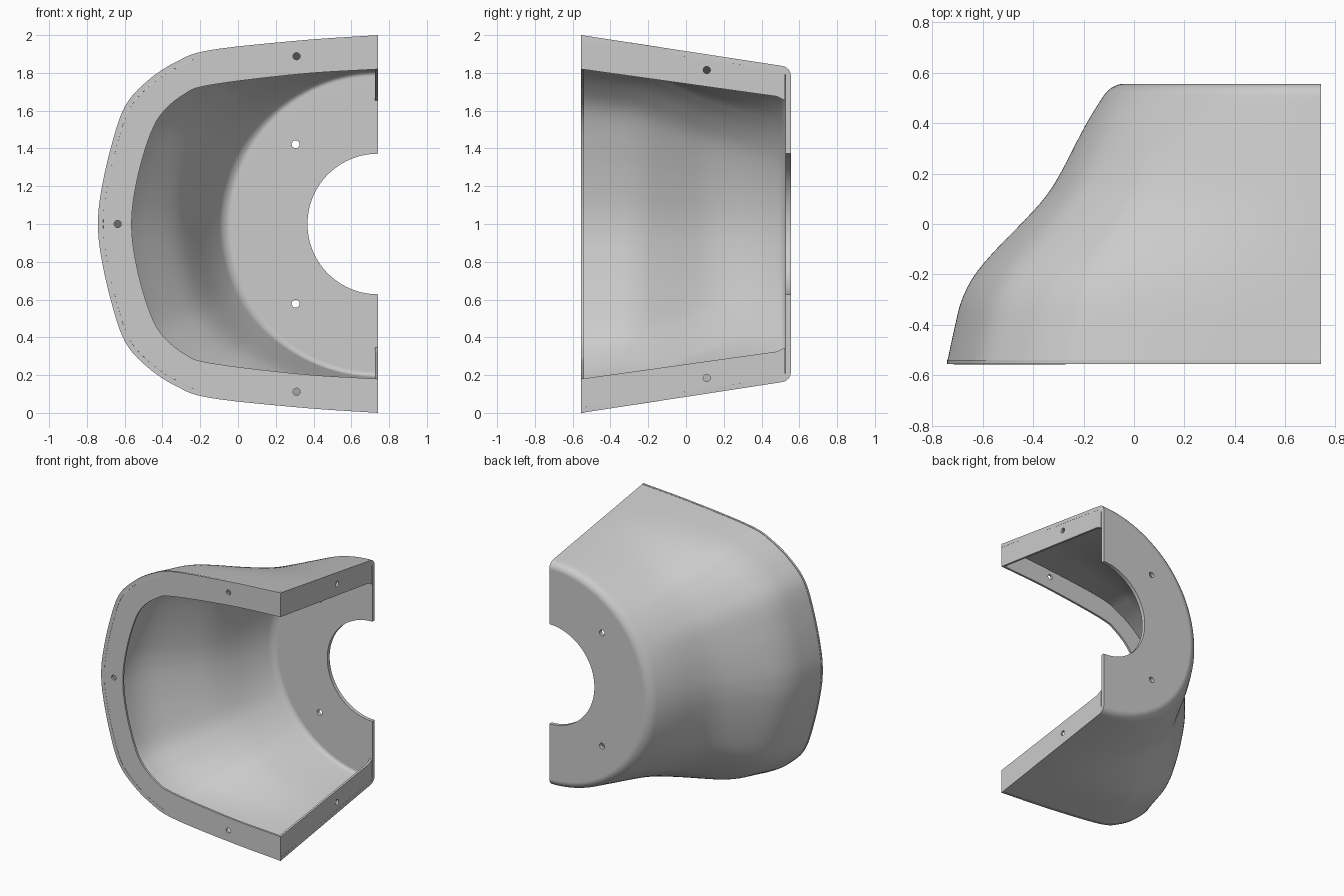
import bpy, bmesh, math
from mathutils import Vector, Matrix

cube = bpy.data.objects.get("Cube")
if cube:
    bpy.data.objects.remove(cube, do_unlink=True)

grey = bpy.data.materials.new("plain grey")
grey.use_nodes = True
COLOUR = (0.6, 0.6, 0.6, 1)
grey.diffuse_color = COLOUR
grey.node_tree.nodes["Principled BSDF"].inputs["Base Color"].default_value = COLOUR

CUT_X, FRONT, BACK = 0.74, -0.555, 0.555
RING, FILLET, HOLE_R, LIP = 0.83, 0.045, 0.372, 0.016


def spline(points, steps):
    """Smooth curve through 2D points."""
    p = [Vector(q) for q in points]
    p = [2 * p[0] - p[1]] + p + [2 * p[-1] - p[-2]]
    out = []
    for a, b, c, d in zip(p, p[1:], p[2:], p[3:]):
        for i in range(steps):
            t = i / steps
            out.append(0.5 * (2 * b + (c - a) * t + (2 * a - 5 * b + 4 * c - d) * t * t
                              + (3 * b - a - 3 * c + d) * t ** 3))
    return out + [p[-2]]


def arch(half, steps=8):
    """Mirror a half profile about mid height (x, z)."""
    full = half + [(x, 2 - z) for x, z in reversed(half[:-1])]
    return spline(full, steps)


def make(name, bm):
    bmesh.ops.recalc_face_normals(bm, faces=bm.faces)
    me = bpy.data.meshes.new(name)
    bm.to_mesh(me)
    bm.free()
    ob = bpy.data.objects.new(name, me)
    bpy.context.collection.objects.link(ob)
    me.materials.append(grey)
    return ob


def grid(bm, rows):
    vs = [[bm.verts.new(p) for p in row] for row in rows]
    for r, s in zip(vs, vs[1:]):
        for i in range(len(r) - 1):
            bm.faces.new((r[i], r[i + 1], s[i + 1], s[i]))


def lip(name, outer, inner, depth):
    """Thin flange between two edge lines."""
    bm = bmesh.new()
    grid(bm, [outer, inner])
    ext = bmesh.ops.extrude_face_region(bm, geom=bm.faces[:], use_keep_orig=True)
    bmesh.ops.translate(bm, vec=depth,
                        verts=[v for v in ext["geom"] if isinstance(v, bmesh.types.BMVert)])
    return make(name, bm)


def finish(ob, holes, radius, axis):
    """Drill screw holes, apply modifiers and smooth."""
    bm = bmesh.new()
    turn = Matrix.Rotation(math.pi / 2, 4, axis)
    for h in holes:
        bmesh.ops.create_cone(bm, cap_ends=True, segments=20, radius1=radius, radius2=radius,
                              depth=0.12, matrix=Matrix.Translation(h) @ turn)
    cutter = make(ob.name + "_drill", bm)
    cutter.hide_render = True
    mod = ob.modifiers.new("holes", "BOOLEAN")
    mod.object, mod.solver = cutter, "EXACT"
    bpy.ops.object.select_all(action="DESELECT")
    bpy.context.view_layer.objects.active = ob
    ob.select_set(True)
    for m in list(ob.modifiers):
        bpy.ops.object.modifier_apply(modifier=m.name)
    bpy.data.objects.remove(cutter, do_unlink=True)
    bpy.ops.object.shade_smooth_by_angle(angle=math.radians(30))


# Front opening profiles, top centre down to mid height
outer = arch([(0.74, 2), (0.33, 1.972), (-0.15, 1.92), (-0.33, 1.857), (-0.48, 1.757),
              (-0.6, 1.62), (-0.677, 1.39), (-0.728, 1.153), (-0.741, 1)])
inner = arch([(0.74, 1.82), (0.33, 1.794), (-0.15, 1.735), (-0.29, 1.683), (-0.41, 1.577),
              (-0.48, 1.43), (-0.54, 1.206), (-0.563, 1)])
count = len(outer)
# match the sample count of the inner line to the outer line
inner = [inner[round(i * (len(inner) - 1) / (count - 1))] for i in range(count)]

# Flare of the side wall from back to front: (y, share)
flare = spline([(0.555, 0), (0.4, 0.15), (0.2, 0.31), (0.1, 0.41), (0, 0.55), (-0.1, 0.70),
                (-0.2, 0.83), (-0.3, 0.91), (-0.4, 0.95), (-0.55, 1)], 4)


def share_at(y):
    for a, b in zip(flare, flare[1:]):
        if y >= b.x:
            return a.y + (b.y - a.y) * (a.x - y) / (a.x - b.x)
    return 1


def ring(y, drop=0):
    """Cross-section of the wall at depth y."""
    row = []
    for p in outer:
        d = p - Vector((CUT_X, 1))
        n = d.normalized()
        side = abs(n.x) ** 0.7
        w = side * share_at(y) + (1 - side) * (BACK - y) / (BACK - FRONT)
        r = RING + (d.length - RING) * w - drop
        row.append((CUT_X + n.x * r, y, 1 + n.y * r))
    return row


# Shell: flared wall, rounded rear edge, flat back plate with round notch
depths = [FRONT + 0.005 + (0.51 - FRONT - 0.005) * i / 32 for i in range(33)]
rows = [ring(y) for y in depths]
for i in range(1, 9):
    a = math.pi / 2 * i / 8
    rows.append(ring(BACK - FILLET + FILLET * math.sin(a), FILLET * (1 - math.cos(a))))
for r in (RING - FILLET - 0.005, 0.7, HOLE_R):
    row = []
    for p in outer:
        n = (p - Vector((CUT_X, 1))).normalized()
        row.append((CUT_X + n.x * r, BACK, 1 + n.y * r))
    rows.append(row)
bm = bmesh.new()
grid(bm, rows)
shell = make("shell", bm)
# make the skin face outward so it thickens inward
back_face = max(shell.data.polygons, key=lambda f: f.center.y)
if back_face.normal.y < 0:
    shell.data.flip_normals()
solid = shell.modifiers.new("thickness", "SOLIDIFY")
solid.thickness, solid.offset = 0.028, -1
finish(shell, [(0.305, BACK, 1 + s * 0.422) for s in (1, -1)], 0.021, "X")

# Front flange
front = lip("front_flange", [(p.x, FRONT, p.y) for p in outer],
            [(p.x, FRONT, p.y) for p in inner], (0, LIP, 0))
finish(front, [(0.31, FRONT, 1.888), (-0.637, FRONT, 1), (0.31, FRONT, 0.112)], 0.019, "X")

# Upper and lower side flanges on the straight cut
for name, s in (("upper", 1), ("lower", -1)):
    ys = [FRONT + (0.525 - FRONT) * i / 24 for i in range(25)]
    top, low = [], []
    for y in ys:
        t = (y - FRONT) / (BACK - FRONT)
        top.append((CUT_X, y, 1 + s * (ring(y)[0][2] - 1 - 0.004)))
        edge = 0.82 - 0.155 * t - 0.015 * max(0, (y - 0.49) / 0.035) ** 2
        low.append((CUT_X, y, 1 + s * edge))
    flange = lip(name + "_side_flange", top, low, (-LIP, 0, 0))
    finish(flange, [(CUT_X, 0.11, 1 + s * 0.815)], 0.019, "Y")
